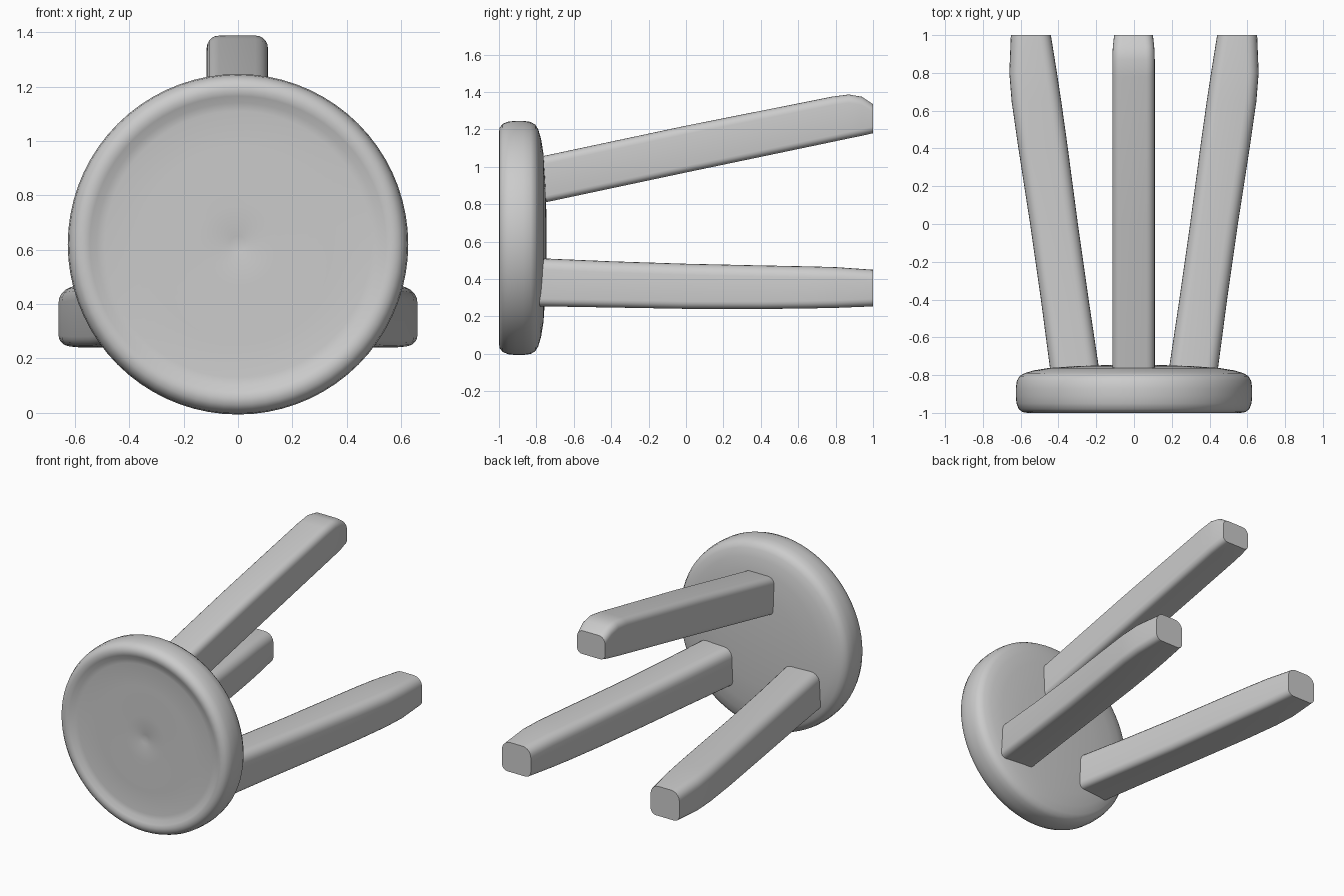
import bpy, bmesh, math

if "Cube" in bpy.data.objects:
    bpy.data.objects.remove(bpy.data.objects["Cube"])

SEAT_Z = 0.62


def finish(name, bm, angle):
    bmesh.ops.recalc_face_normals(bm, faces=bm.faces)
    mesh = bpy.data.meshes.new(name)
    bm.to_mesh(mesh)
    bm.free()
    ob = bpy.data.objects.new(name, mesh)
    bpy.context.collection.objects.link(ob)
    bpy.ops.object.select_all(action='DESELECT')
    ob.select_set(True)
    bpy.context.view_layer.objects.active = ob
    bpy.ops.object.shade_smooth_by_angle(angle=math.radians(angle))
    return ob


def bridge(bm, a, b):
    n = len(a)
    for i in range(n):
        bm.faces.new((a[i], a[(i + 1) % n], b[(i + 1) % n], b[i]))


def lathe(name, profile, segs=72):
    """Spin (radius, y) points round the seat axis, with a pole at each end."""
    bm = bmesh.new()
    first = bm.verts.new((0, profile[0][1], SEAT_Z))
    last = bm.verts.new((0, profile[-1][1], SEAT_Z))
    rings = []
    for r, y in profile[1:-1]:
        rings.append([bm.verts.new((r * math.cos(2 * math.pi * i / segs), y,
                                    SEAT_Z + r * math.sin(2 * math.pi * i / segs)))
                      for i in range(segs)])
    for a, b in zip(rings, rings[1:]):
        bridge(bm, a, b)
    for pole, ring in ((first, rings[0]), (last, rings[-1])):
        for i in range(segs):
            bm.faces.new((pole, ring[i], ring[(i + 1) % segs]))
    return finish(name, bm, 50)


def leg(name, sections, r_top, r_low, steps=5):
    """Loft rounded rectangles given as (y, xmin, xmax, zmin, zmax)."""
    bm = bmesh.new()
    rings = []
    for y, x0, x1, z0, z1 in sections:
        corners = ((x1 - r_top, z1 - r_top, r_top), (x0 + r_top, z1 - r_top, r_top),
                   (x0 + r_low, z0 + r_low, r_low), (x1 - r_low, z0 + r_low, r_low))
        ring = []
        for q, (cx, cz, r) in enumerate(corners):
            for k in range(steps + 1):
                a = math.pi / 2 * (q + k / steps)
                ring.append(bm.verts.new((cx + r * math.cos(a), y, cz + r * math.sin(a))))
        rings.append(ring)
    for a, b in zip(rings, rings[1:]):
        bridge(bm, a, b)
    bm.faces.new(rings[0])
    bm.faces.new(rings[-1])
    return finish(name, bm, 40)


# Round seat: dished front with small centre dimple, rolled rim, domed underside
lathe("seat", [
    (0, -0.965), (0.03, -0.972), (0.15, -0.975), (0.35, -0.976), (0.49, -0.976),
    (0.52, -0.981), (0.545, -0.994), (0.565, -1.0), (0.59, -0.996), (0.61, -0.98),
    (0.622, -0.95), (0.626, -0.91), (0.626, -0.87), (0.62, -0.83), (0.605, -0.805),
    (0.58, -0.79), (0.53, -0.775), (0.45, -0.762), (0.3, -0.752), (0.15, -0.747),
    (0, -0.745)])

# Upper leg, splayed upward, softened at its outer tip
leg("upper_leg", [
    (-0.80, -0.115, 0.11, 0.80, 1.05), (0.0, -0.115, 0.11, 0.97, 1.22),
    (0.78, -0.115, 0.11, 1.133, 1.375), (0.87, -0.115, 0.11, 1.152, 1.387),
    (0.94, -0.112, 0.107, 1.166, 1.375), (1.0, -0.105, 0.10, 1.18, 1.335)],
    0.045, 0.035)

# Pair of lower legs, splayed sideways and straightening near the tips
lower = leg("lower_legs", [
    (-0.80, 0.18, 0.44, 0.255, 0.512), (-0.4, 0.24, 0.493, 0.248, 0.495),
    (0.0, 0.297, 0.55, 0.241, 0.482), (0.4, 0.35, 0.612, 0.24, 0.473),
    (0.65, 0.385, 0.648, 0.243, 0.468), (0.8, 0.408, 0.66, 0.246, 0.464),
    (1.0, 0.44, 0.652, 0.254, 0.45)], 0.06, 0.04)
lower.modifiers.new("mirror", 'MIRROR').use_axis = (True, False, False)
